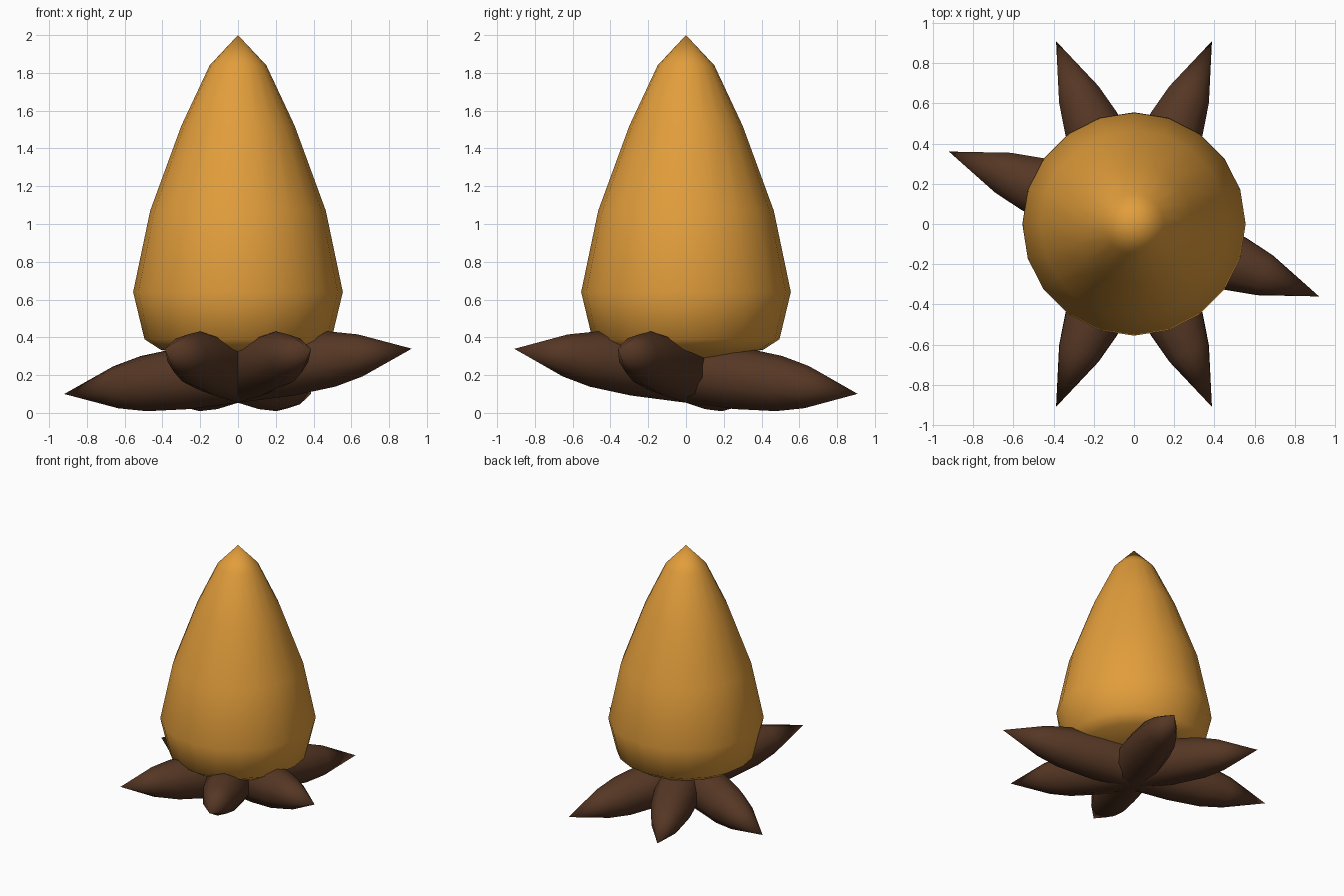
import bpy
import bmesh
import math
from mathutils import Vector

cube = bpy.data.objects.get("Cube")
if cube:
    bpy.data.objects.remove(cube, do_unlink=True)


def make_material(name, rgb):
    mat = bpy.data.materials.new(name)
    mat.use_nodes = True
    mat.diffuse_color = (*rgb, 1)
    bsdf = mat.node_tree.nodes["Principled BSDF"]
    bsdf.inputs["Base Color"].default_value = (*rgb, 1)
    bsdf.inputs["Roughness"].default_value = 0.9
    return mat


def lathe(name, profile, sides, mat, angle=45, twist=0.0):
    """Turn (radius, height) points around z; the first and last lie on the axis."""
    bm = bmesh.new()
    rings = []
    for r, z in profile[1:-1]:
        ring = []
        for i in range(sides):
            a = 2 * math.pi * i / sides + twist
            ring.append(bm.verts.new((r * math.cos(a), r * math.sin(a), z)))
        rings.append(ring)
    start = bm.verts.new((0, 0, profile[0][1]))
    end = bm.verts.new((0, 0, profile[-1][1]))
    for i in range(sides):
        j = (i + 1) % sides
        bm.faces.new((start, rings[0][j], rings[0][i]))
        for low, high in zip(rings, rings[1:]):
            bm.faces.new((low[i], low[j], high[j], high[i]))
        bm.faces.new((end, rings[-1][i], rings[-1][j]))
    bmesh.ops.recalc_face_normals(bm, faces=bm.faces)
    mesh = bpy.data.meshes.new(name)
    bm.to_mesh(mesh)
    bm.free()
    mesh.materials.append(mat)
    obj = bpy.data.objects.new(name, mesh)
    bpy.context.collection.objects.link(obj)
    bpy.ops.object.select_all(action="DESELECT")
    obj.select_set(True)
    bpy.context.view_layer.objects.active = obj
    bpy.ops.object.shade_smooth_by_angle(angle=math.radians(angle))
    return obj


flame_orange = make_material("flame orange", (0.76, 0.34, 0.044))
bark_brown = make_material("bark brown", (0.092, 0.038, 0.018))

# Flame: a teardrop with a shallow conical underside
lathe("flame", [(0, 0.27), (0.2, 0.29), (0.41, 0.335), (0.495, 0.39),
                (0.555, 0.64), (0.465, 1.07), (0.3, 1.52), (0.15, 1.84), (0, 2.0)],
      20, flame_orange)

# Logs: spindles pointed at both ends, crossing under the flame, tilted up at the front
half = [(0.165, 0.3), (0.147, 0.54), (0.112, 0.70), (0, 0.995)]
log_profile = [(r, -h) for r, h in reversed(half)] + half
front_tips = {
    "left_log": (0.92, -0.36),
    "front_left_log": (0.39, -0.915),
    "front_right_log": (-0.39, -0.915),
}
for name, (x, y) in front_tips.items():
    log = lathe(name, log_profile, 10, bark_brown, twist=math.pi / 10)
    log.rotation_mode = "QUATERNION"
    log.rotation_quaternion = Vector((x, y, 0.12)).to_track_quat("Z", "Y")
    log.location.z = 0.22
